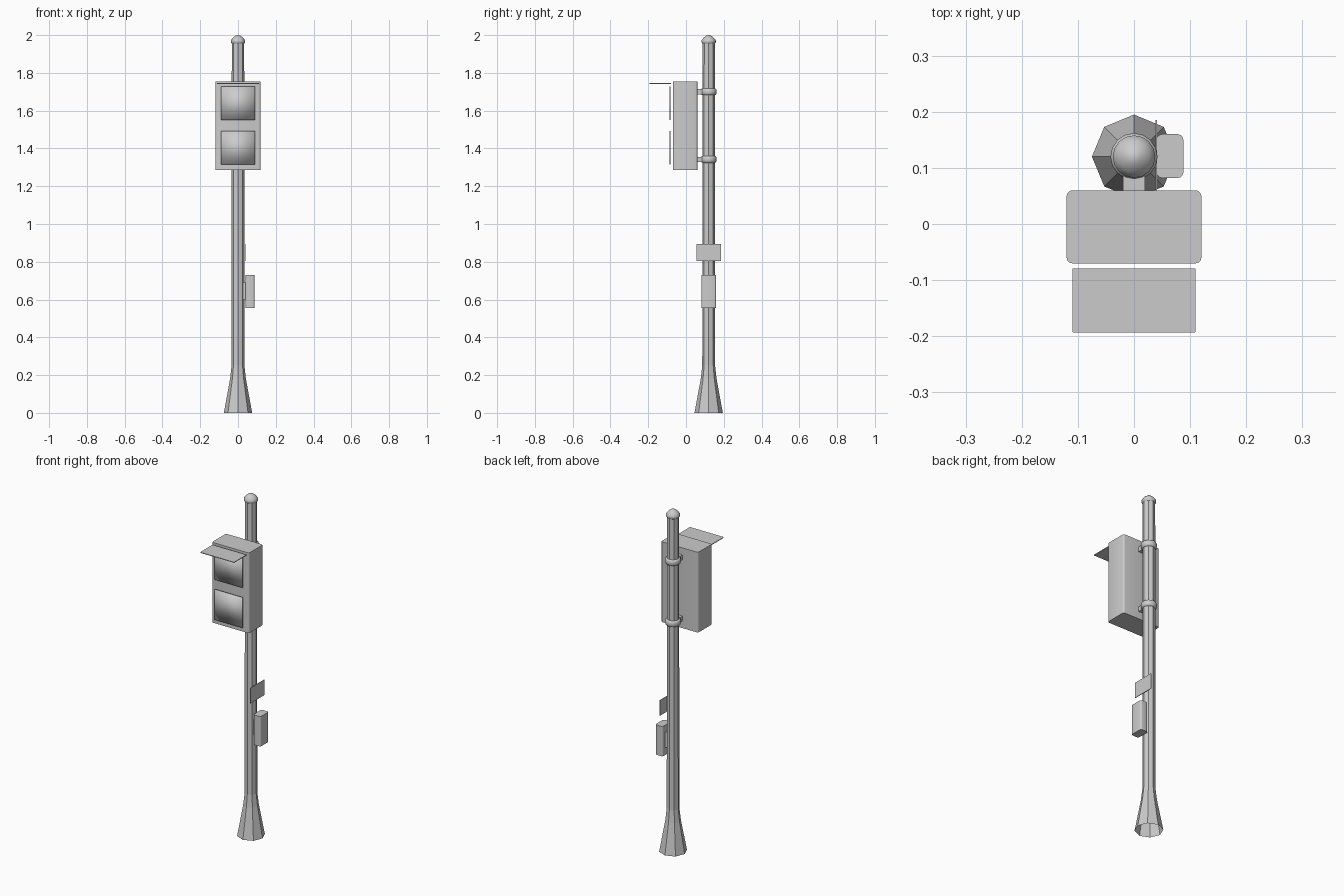
import bpy, bmesh, math
from mathutils import Vector

if "Cube" in bpy.data.objects:
    bpy.data.objects.remove(bpy.data.objects["Cube"], do_unlink=True)

POLE_Y = 0.12

grey = bpy.data.materials.new("plain_grey")
grey.use_nodes = True
colour = (0.6, 0.6, 0.6, 1)
grey.diffuse_color = colour
grey.node_tree.nodes["Principled BSDF"].inputs["Base Color"].default_value = colour


def finish(name, bm, smooth_angle=None):
    bmesh.ops.recalc_face_normals(bm, faces=bm.faces)
    mesh = bpy.data.meshes.new(name)
    bm.to_mesh(mesh)
    bm.free()
    mesh.materials.append(grey)
    obj = bpy.data.objects.new(name, mesh)
    bpy.context.collection.objects.link(obj)
    if smooth_angle:
        bpy.ops.object.select_all(action="DESELECT")
        obj.select_set(True)
        bpy.context.view_layer.objects.active = obj
        bpy.ops.object.shade_smooth_by_angle(angle=math.radians(smooth_angle))
    return obj


def box(name, low, high, bevel=0, axis=2, smooth=None):
    """Box between two corners, with the edges along one axis rounded."""
    low, high = Vector(low), Vector(high)
    bm = bmesh.new()
    bmesh.ops.create_cube(bm, size=1)
    for v in bm.verts:
        v.co = (low + high) / 2 + v.co * (high - low)
    if bevel:
        edges = [e for e in bm.edges
                 if abs((e.verts[0].co - e.verts[1].co).normalized()[axis]) > 0.9]
        bmesh.ops.bevel(bm, geom=edges, offset=bevel, segments=3,
                        profile=0.5, affect="EDGES")
    return finish(name, bm, smooth)


def lathe(name, profile, sides, smooth=None):
    """Spin a (radius, height) profile around the pole axis."""
    bm = bmesh.new()
    verts = [bm.verts.new((r, POLE_Y, z)) for r, z in profile]
    edges = [bm.edges.new(pair) for pair in zip(verts, verts[1:])]
    bmesh.ops.spin(bm, geom=verts + edges, cent=(0, POLE_Y, 0), axis=(0, 0, 1),
                   angle=math.tau, steps=sides)
    bmesh.ops.remove_doubles(bm, verts=bm.verts, dist=0.0002)
    return finish(name, bm, smooth)


# Octagonal pole with a flared, hollow foot
lathe("pole", [(0.075, 0), (0.042, 0.18), (0.034, 0.25), (0.033, 1.96)], 8)

# Domed cap
lathe("pole_cap", [(0.033, 1.955), (0.038, 1.962), (0.038, 1.972),
                   (0.028, 1.985), (0.013, 1.997), (0, 2.0)], 16, 60)

# Signal housing, lens plates and visor
box("signal_housing", (-0.12, -0.07, 1.285), (0.12, 0.06, 1.755), 0.01, smooth=40)
for name, bottom in (("upper_lens", 1.55), ("lower_lens", 1.315)):
    box(name, (-0.09, -0.087, bottom), (0.09, -0.083, bottom + 0.178), smooth=180)
box("visor", (-0.11, -0.193, 1.742), (0.11, -0.079, 1.746), 0.002)

# Clamp bands and arms that hold the housing
for name, z in (("upper", 1.70), ("lower", 1.342)):
    lathe(name + "_clamp", [(0.033, z - 0.018), (0.039, z - 0.015), (0.042, z - 0.006),
                            (0.042, z + 0.006), (0.039, z + 0.015), (0.033, z + 0.018)],
          16, 60)
    box(name + "_arm", (-0.02, 0.055, z - 0.014), (0.02, 0.088, z + 0.014), 0.004)

# Sign plate and push button box on the side of the pole
box("sign_plate", (0.038, 0.055, 0.805), (0.041, 0.185, 0.895))
box("button_box", (0.04, 0.082, 0.555), (0.088, 0.16, 0.73), 0.01, smooth=40)
box("button_mount", (0.025, 0.105, 0.6), (0.045, 0.135, 0.69))
